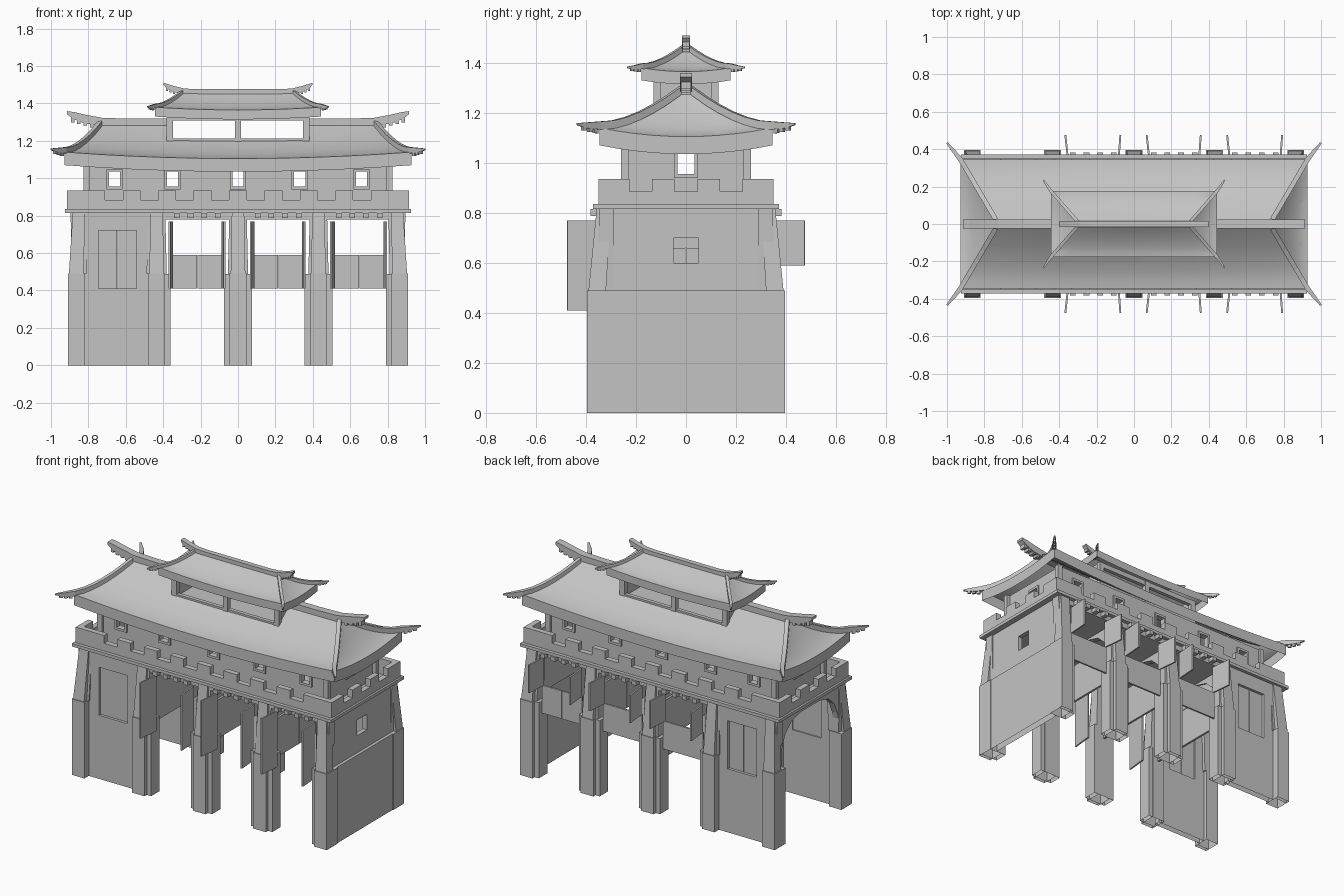
import bpy, bmesh
from mathutils import Vector

cube = bpy.data.objects.get("Cube")
if cube:
    bpy.data.objects.remove(cube, do_unlink=True)

stone = bpy.data.materials.new("plain_grey")
stone.use_nodes = True
GREY = (0.55, 0.55, 0.55, 1)
stone.diffuse_color = GREY
stone.node_tree.nodes["Principled BSDF"].inputs["Base Color"].default_value = GREY


def finish(name, bm, smooth=False, open_base=False):
    bmesh.ops.recalc_face_normals(bm, faces=bm.faces)
    if open_base:
        base = [f for f in bm.faces if all(v.co.z < 0.001 for v in f.verts)]
        bmesh.ops.delete(bm, geom=base, context='FACES')
    mesh = bpy.data.meshes.new(name)
    bm.to_mesh(mesh)
    bm.free()
    mesh.materials.append(stone)
    ob = bpy.data.objects.new(name, mesh)
    bpy.context.collection.objects.link(ob)
    if smooth:
        bpy.ops.object.select_all(action='DESELECT')
        ob.select_set(True)
        bpy.context.view_layer.objects.active = ob
        bpy.ops.object.shade_smooth_by_angle(angle=0.5)


def skin(bm, rings, caps=True):
    """Join closed rings of points with quads."""
    loops = [[bm.verts.new(p) for p in r] for r in rings]
    n = len(loops[0])
    for a, b in zip(loops, loops[1:]):
        for i in range(n):
            j = (i + 1) % n
            bm.faces.new((a[i], a[j], b[j], b[i]))
    if caps:
        bm.faces.new(loops[0][::-1])
        bm.faces.new(loops[-1])


def rect(x, y, z):
    return [(x[0], y[0], z), (x[1], y[0], z), (x[1], y[1], z), (x[0], y[1], z)]


def box(bm, x, y, z, top_x=None, top_y=None):
    skin(bm, [rect(x, y, z[0]), rect(top_x or x, top_y or y, z[1])])


def strip(bm, axis, span, at, thick, z):
    """A plain piece of wall running along x or y."""
    across = (at - thick / 2, at + thick / 2)
    if axis == 'x':
        box(bm, span, across, z)
    else:
        box(bm, across, span, z)


def pierced(bm, axis, span, at, thick, z, holes, half, hz):
    """A wall with a row of square openings."""
    strip(bm, axis, span, at, thick, (z[0], hz[0]))
    strip(bm, axis, span, at, thick, (hz[1], z[1]))
    ends = [span[0]] + [h + s * half for h in holes for s in (-1, 1)] + [span[1]]
    for a, b in zip(ends[::2], ends[1::2]):
        strip(bm, axis, (a, b), at, thick, hz)


def sweep(bm, pts, sizes):
    """Rectangular bar along a path, with width and height at each point."""
    rings = []
    for i, p in enumerate(pts):
        d = Vector(pts[min(i + 1, len(pts) - 1)]) - Vector(pts[max(i - 1, 0)])
        side = d.cross(Vector((0, 0, 1))).normalized() * sizes[i][0] / 2
        up = Vector((0, 0, sizes[i][1] / 2))
        p = Vector(p)
        rings.append([p + side + up, p - side + up, p - side - up, p + side - up])
    skin(bm, rings)


def mirrored(s, a, b):
    return tuple(sorted((s * a, s * b)))


# Piers: stepped lower blocks and tapering upper shafts, with wider cores behind
CENTRES = (-0.865, -0.435, 0, 0.43, 0.865)
bm = bmesh.new()
for c in CENTRES:
    lean = 0.015 if c < -0.8 else -0.015 if c > 0.8 else 0
    core_x = (c - (0.045 if c == CENTRES[1] else 0.075), c + (0.045 if c == CENTRES[0] else 0.075))
    core_x = (max(core_x[0], -0.908), min(core_x[1], 0.908))
    shaft_x = (max(c - 0.054, -0.885), min(c + 0.054, 0.885))
    foot_x = (max(c - 0.045, -0.912), min(c + 0.045, 0.912))
    for s in (-1, 1):
        box(bm, foot_x, mirrored(s, 0.285, 0.395), (0, 0.49))
        box(bm, core_x, mirrored(s, 0.286, 0.372), (0, 0.488))
        box(bm, (c - 0.039, c + 0.039), mirrored(s, 0.32, 0.39), (0.49, 0.82),
            (c + lean - 0.033, c + lean + 0.033), mirrored(s, 0.3, 0.357))
        box(bm, shaft_x, mirrored(s, 0.29, 0.362), (0.488, 0.82),
            (c + lean - 0.046, c + lean + 0.046), mirrored(s, 0.29, 0.345))
finish("piers", bm, open_base=True)

# Closed bay walls with recessed double shutters
bm, shutters = bmesh.new(), bmesh.new()
for s in (-1, 1):
    pierced(bm, 'x', (-0.82, -0.46), s * 0.33, 0.04, (0, 0.82), [-0.645], 0.102, (0.41, 0.72))
    for x in (-0.697, -0.593):
        strip(shutters, 'x', (x - 0.051, x + 0.051), s * 0.325, 0.015, (0.41, 0.72))
finish("closed_bay_walls", bm, open_base=True)
finish("closed_shutters", shutters)

# Solid end wall with a small window
bm = bmesh.new()
box(bm, (0.86, 0.905), (-0.29, 0.29), (0, 0.49))
pierced(bm, 'y', (-0.32, 0.32), 0.87, 0.03, (0.49, 0.82), [0], 0.05, (0.6, 0.7))
finish("end_wall", bm, open_base=True)

# Arched headers across the gate, with hanging leaves under the inner ones
arch = [(0.3, 0.82), (0.3, 0.54), (0.28, 0.62), (0.25, 0.69), (0.19, 0.745), (0.1, 0.77)]
outline = arch + [(-y, z) for y, z in arch[::-1]]
arches, leaves = bmesh.new(), bmesh.new()
for c in CENTRES[:4]:
    skin(arches, [[(c + d, y, z) for y, z in outline] for d in (-0.02, 0.02)])
for c in CENTRES[1:4]:
    for s in (-1, 1):
        strip(leaves, 'y', mirrored(s, 0.001, 0.285), c, 0.014, (0.41, 0.66))
strip(leaves, 'y', (-0.285, 0.285), CENTRES[1], 0.02, (0.66, 0.8))
finish("cross_arches", arches)
finish("inner_leaves", leaves)

# Door leaves: tall open ones in front, half open ones and closed ones behind
flaps, lower, dentils = bmesh.new(), bmesh.new(), bmesh.new()
for left, right in zip(CENTRES[1:], CENTRES[2:]):
    a, b = left + 0.075, right - 0.075
    mid = (a + b) / 2
    for hinge, turn in ((a + 0.008, -0.015), (b - 0.008, 0.01)):
        for s, z0 in ((-1, 0.41), (1, 0.59)):
            h = (0.01, 0.77 - z0)
            zc = (z0 + 0.77) / 2
            sweep(flaps, [(hinge, s * 0.335, zc), (hinge + turn, s * 0.475, zc)], [h, h])
    for x0, x1 in ((a, mid - 0.001), (mid + 0.001, b)):
        strip(lower, 'x', (x0, x1), 0.335, 0.012, (0.41, 0.59))
    for i in range(4):
        x = mid + (i - 1.5) * 0.073
        for s in (-1, 1):
            box(dentils, (x - 0.015, x + 0.015), mirrored(s, 0.33, 0.382), (0.788, 0.815))
finish("open_door_leaves", flaps)
finish("closed_door_leaves", lower)
finish("beam_ends", dentils)

# Deck, beams and ledge
bm = bmesh.new()
box(bm, (-0.88, 0.88), (-0.345, 0.345), (0.78, 0.82))
box(bm, (-0.925, 0.925), (-0.372, 0.372), (0.815, 0.835))
finish("deck_and_ledge", bm)

# Battlements
bm = bmesh.new()
for axis, half, inner, at, count in (('x', 0.913, 0.71, 0.333, 7), ('y', 0.316, 0.225, 0.895, 2)):
    step = 2 * inner / (2 * count + 1)
    for s in (-1, 1):
        strip(bm, axis, (-half, half), s * at, 0.035, (0.83, 0.885))
        for e in (-1, 1):
            strip(bm, axis, mirrored(e, inner, half), s * at, 0.035, (0.885, 0.935))
        for i in range(count):
            x = -inner + step * (2 * i + 1)
            strip(bm, axis, (x, x + step), s * at, 0.035, (0.885, 0.935))
finish("battlements", bm)

# Upper storey with square windows, frames and corner posts
bm, frames, posts = bmesh.new(), bmesh.new(), bmesh.new()
WIN, FRAME = (0.955, 1.035), (0.94, 1.05)
HOLES = (-0.66, -0.35, 0, 0.33, 0.66)
for s in (-1, 1):
    pierced(bm, 'x', (-0.8, 0.8), s * 0.235, 0.02, (0.83, 1.1), HOLES, 0.03, WIN)
    pierced(bm, 'y', (-0.235, 0.235), s * 0.79, 0.02, (0.83, 1.1), [0], 0.034, WIN)
    for h in HOLES:
        pierced(frames, 'x', (h - 0.043, h + 0.043), s * 0.235, 0.04, FRAME, [h], 0.03, WIN)
    pierced(frames, 'y', (-0.048, 0.048), s * 0.79, 0.04, FRAME, [0], 0.034, WIN)
    for t in (-1, 1):
        box(posts, mirrored(s, 0.79, 0.825), mirrored(t, 0.23, 0.26), (0.83, 1.1))
finish("upper_storey_walls", bm)
finish("window_frames", frames)
finish("corner_posts", posts)


# Curved hip roofs with a deep fascia
def roof(name, ex, ey, rx, ze, zr, lift, drop, tip, ridge_tip, bar, hole=None):
    n = 10

    def ring(hx, hy, z, up):
        pts = []
        for k in range(4):
            for i in range(n):
                s = 2 * i / n - 1
                x, y = ((s, -1), (1, s), (-s, 1), (-1, -s))[k]
                pts.append((x * hx, y * hy, z + up * s * s))
        return pts

    def height(t):
        return ze + (zr - ze) * t ** 1.6

    bm = bmesh.new()
    rings = [ring(ex, ey, ze - drop, lift)]
    for i in range(9):
        t = i / 8
        rings.append(ring(ex + (rx - ex) * t, ey * (1 - t) + 0.004 * t, height(t), lift * (1 - t)))
    skin(bm, rings, caps=False)
    if hole:
        hx, hy = hole
        for p, no in (((hx, 0, 0), (1, 0, 0)), ((-hx, 0, 0), (1, 0, 0)), ((0, hy, 0), (0, 1, 0)), ((0, -hy, 0), (0, 1, 0))):
            bmesh.ops.bisect_plane(bm, geom=bm.verts[:] + bm.edges[:] + bm.faces[:], plane_co=p, plane_no=no)
        gone = [f for f in bm.faces if abs(f.calc_center_median().x) < hx and abs(f.calc_center_median().y) < hy]
        bmesh.ops.delete(bm, geom=gone, context='FACES')
    finish(name, bm, True)

    # Hip bars sweeping out to upturned tips, and the ridge with raised ends
    hips, ridge = bmesh.new(), bmesh.new()
    for sx in (-1, 1):
        for sy in (-1, 1):
            pts = [(sx * (ex + (rx - ex) * t), sy * ey * (1 - t), height(t) + lift * (1 - t) + bar * 0.3)
                   for t in (0.93, 0.75, 0.6, 0.45, 0.3, 0.15, 0)]
            sizes = [(bar * 0.8, bar)] * 7 + [(bar * 0.6, bar * 0.8), (bar * 0.3, bar * 0.25)]
            corner, end = Vector(pts[-1]), Vector((sx * tip[0], sy * tip[1], tip[2]))
            sweep(hips, pts + [corner.lerp(end, 0.5) - Vector((0, 0, 0.003)), end], sizes)
            # Stepped brackets under each tip
            for f in (0.1, 0.35, 0.6):
                p, q = corner.lerp(end, f), corner.lerp(end, f + 0.18)
                p.z, q.z = p.z - bar * 0.5, q.z - bar * 0.5
                sweep(hips, [p, q], [(bar * 0.4, bar * (1.1 - f))] * 2)
        tx, tz = ridge_tip
        start = hole[0] if hole else 0
        xs = [start, rx * 0.8, rx, (rx + tx) / 2, tx * 0.96, tx]
        zs = [0, 0, 0.004, (tz - zr) * 0.3, (tz - zr) * 0.6, (tz - zr) * 0.85]
        hs = [1.3, 1.3, 1.3, 1.5, 1.2, 0.5]
        sweep(ridge, [(sx * x, 0, zr + z) for x, z in zip(xs, zs)], [(bar * 1.5, bar * h) for h in hs])
        for i in range(4):
            x = rx + (tx - rx) * (0.25 + 0.18 * i)
            z = zr + (tz - zr) * 0.14 * i
            box(ridge, mirrored(sx, x, x + (tx - rx) * 0.1), (-bar * 0.6, bar * 0.6), (z - bar * 0.8, z))
    finish(name + "_hip_bars", hips)
    finish(name + "_ridge", ridge)


roof("main_roof", 0.928, 0.345, 0.725, 1.105, 1.298, 0.035, 0.07,
     (1.0, 0.435, 1.155), (0.915, 1.36), 0.032, (0.37, 0.12))
roof("top_roof", 0.445, 0.177, 0.29, 1.365, 1.462, 0.015, 0.05,
     (0.485, 0.235, 1.382), (0.397, 1.512), 0.022)

# Lantern storey between the two roofs
bm = bmesh.new()
box(bm, (-0.37, 0.37), (-0.12, 0.12), (1.185, 1.195))
for s in (-1, 1):
    strip(bm, 'y', (-0.115, 0.115), s * 0.365, 0.02, (1.18, 1.34))
    strip(bm, 'x', (-0.375, 0.375), s * 0.115, 0.025, (1.18, 1.212))
    strip(bm, 'x', (-0.375, 0.375), s * 0.115, 0.025, (1.308, 1.34))
    for x in (-0.365, 0, 0.365):
        box(bm, (x - 0.017, x + 0.017), mirrored(s, 0.1, 0.13), (1.18, 1.34))
finish("lantern_storey", bm)
